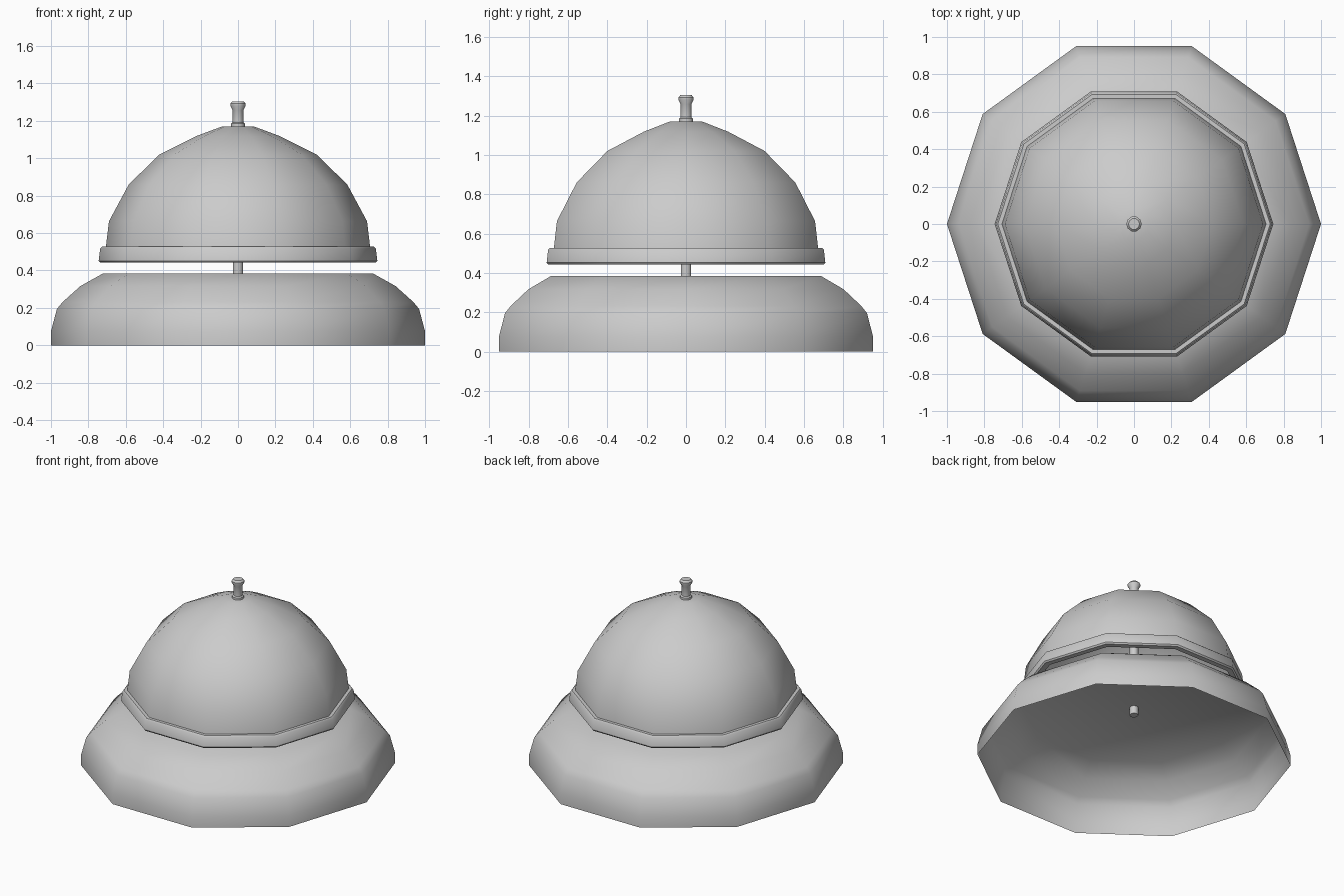
import bpy, bmesh, math

if "Cube" in bpy.data.objects:
    bpy.data.objects.remove(bpy.data.objects["Cube"])

SIDES = 10


def lathe(name, profile, angle=40):
    """Spin a (radius, z) profile around z with ten sides; radius 0 makes a pole."""
    bm = bmesh.new()
    rings = []
    for r, z in profile:
        if r == 0:
            rings.append([bm.verts.new((0, 0, z))] * SIDES)
        else:
            rings.append([bm.verts.new((r * math.cos(math.tau * k / SIDES),
                                        r * math.sin(math.tau * k / SIDES), z))
                          for k in range(SIDES)])
    for a, b in zip(rings, rings[1:]):
        for k in range(SIDES):
            n = (k + 1) % SIDES
            bm.faces.new(list(dict.fromkeys((a[k], a[n], b[n], b[k]))))
    mesh = bpy.data.meshes.new(name)
    bm.to_mesh(mesh)
    bm.free()
    obj = bpy.data.objects.new(name, mesh)
    bpy.context.collection.objects.link(obj)
    bpy.ops.object.select_all(action='DESELECT')
    obj.select_set(True)
    bpy.context.view_layer.objects.active = obj
    bpy.ops.object.shade_smooth_by_angle(angle=math.radians(angle))
    return obj


# Open-bottomed base shell
lathe("base", [(1, 0), (1, .075), (.968, .195), (.937, .232), (.842, .317),
               (.72, .385), (0, .385)])

# Hollow bell dome with its thick rim
lathe("bell_dome", [(.707, .52), (.69, .663), (.584, .86), (.42, 1.02),
                    (.225, 1.118), (.085, 1.17), (0, 1.17)])
lathe("bell_rim", [(.70, .442), (.737, .442), (.745, .452), (.737, .517),
                   (.728, .527), (.70, .527)])

# Central rod through base and bell
lathe("rod", [(0, .33), (.028, .33), (.028, 1.17)])

# Push button with collar and flared cap
lathe("push_button", [(.037, 1.165), (.037, 1.185), (.029, 1.192), (.029, 1.258),
                      (.041, 1.28), (.041, 1.292), (.03, 1.304), (0, 1.304)])
